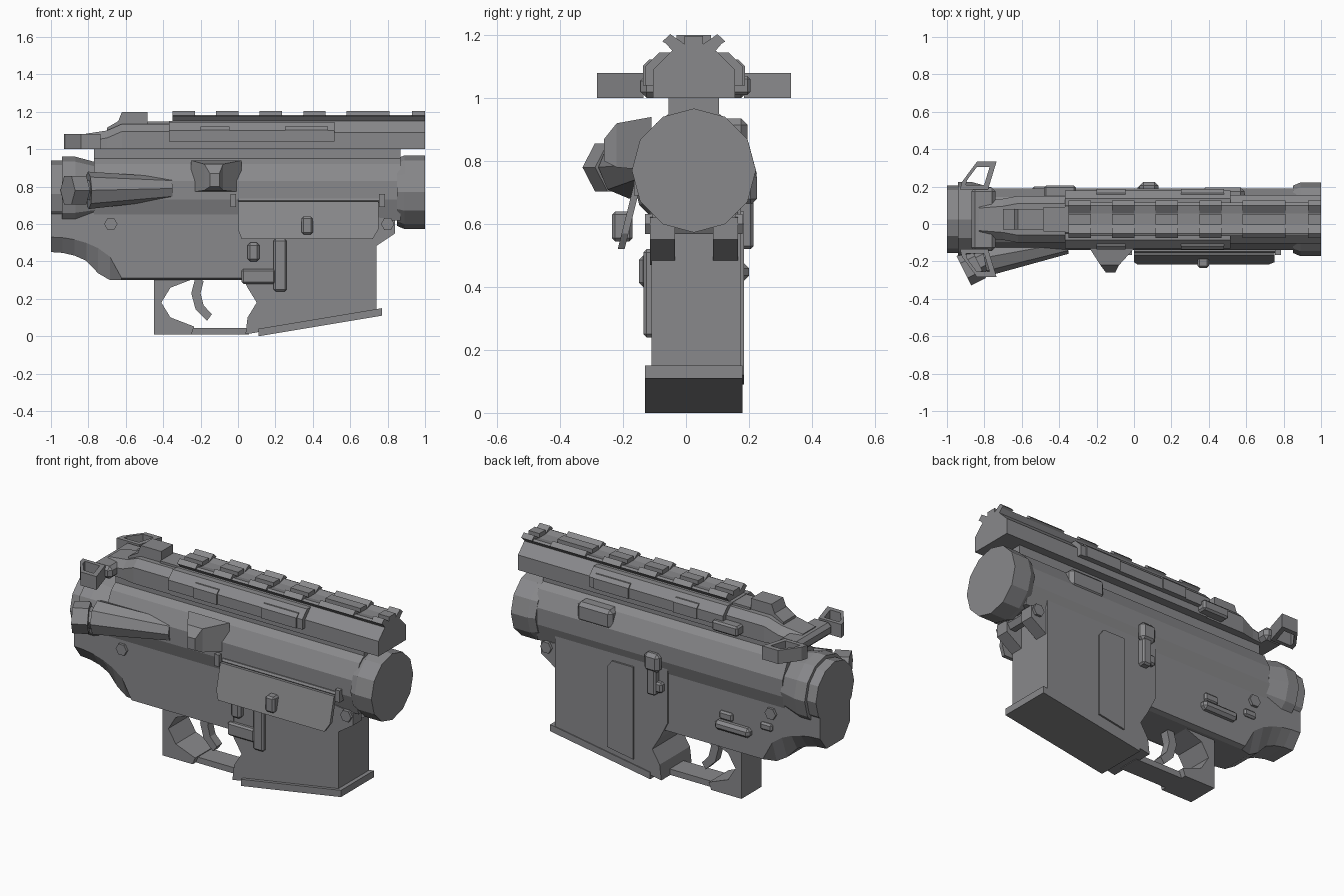
import bpy, bmesh
from math import cos, sin, radians, sqrt
from mathutils import Vector

cube = bpy.data.objects.get("Cube")
if cube:
    bpy.data.objects.remove(cube, do_unlink=True)

# Shared levels: centre plane, body seam, top of the upper body, half width
CENTRE, SEAM, DECK, HALF = .025, .69, 1, .14
SIDES = (("right", -1), ("left", 1))

metal = bpy.data.materials.new("grey_metal")
metal.use_nodes = True
grey = (.25, .25, .26, 1)
metal.diffuse_color = grey
metal.node_tree.nodes["Principled BSDF"].inputs["Base Color"].default_value = grey


def skin(name, loops, closed=False):
    """Skin equal closed loops; cap the ends, or join last to first."""
    bm = bmesh.new()
    rings = [[bm.verts.new(point) for point in loop] for loop in loops]
    pairs = list(zip(rings, rings[1:]))
    if closed:
        pairs.append((rings[-1], rings[0]))
    else:
        bm.faces.new(rings[0])
        bm.faces.new(rings[-1])
    for a, b in pairs:
        for i in range(len(a)):
            bm.faces.new((a[i - 1], a[i], b[i], b[i - 1]))
    bmesh.ops.recalc_face_normals(bm, faces=bm.faces)
    mesh = bpy.data.meshes.new(name)
    bm.to_mesh(mesh)
    bm.free()
    mesh.materials.append(metal)
    part = bpy.data.objects.new(name, mesh)
    bpy.context.collection.objects.link(part)
    return part


def side_plate(name, outline, near, far):
    """Extrude an (x, z) outline across the body."""
    return skin(name, [[(x, y, z) for x, z in outline] for y in (near, far)])


def bar(name, section, back, front):
    """Extrude a (y, z) section along the body."""
    return skin(name, [[(x, y, z) for y, z in section] for x in (back, front)])


def box(name, x, y, z, bevel=0):
    (left, right), (near, far) = x, y
    corners = [(left, near), (right, near), (right, far), (left, far)]
    part = skin(name, [[(a, b, level) for a, b in corners] for level in z])
    if bevel:
        chamfer = part.modifiers.new("chamfer", "BEVEL")
        chamfer.width, chamfer.segments = bevel, 1


def tube(name, start, end, radius, end_radius, sides=6):
    """Tapered faceted cylinder between two points."""
    start, end = Vector(start), Vector(end)
    turn = (end - start).to_track_quat("Z", "Y")
    angles = [radians(360 * i / sides) for i in range(sides)]
    skin(name, [[centre + turn @ Vector((r * cos(t), r * sin(t), 0)) for t in angles]
                for centre, r in ((start, radius), (end, end_radius))])


def collar(name, height, stations):
    """Twelve-sided ring turned about the long axis."""
    angles = [radians(30 * i) for i in range(12)]
    skin(name, [[(x, CENTRE + r * cos(t), height + r * sin(t)) for t in angles]
                for x, r in stations])


def arc(x, z, wide, high, degrees):
    return [(x + wide * cos(radians(d)), z + high * sin(radians(d))) for d in degrees]


def across(half):
    return CENTRE - half, CENTRE + half


def mirrored(half):
    """Close a half section (offset from the centre plane, z)."""
    return [(CENTRE - w, z) for w, z in half] + [(CENTRE + w, z) for w, z in reversed(half)]


def hood(half, bottom, top, chamfer):
    """Symmetric section with chamfered top corners."""
    return mirrored([(half, bottom), (half, top - chamfer), (half - chamfer, top)])


def quarter(t):
    return sqrt(max(0, 1 - t * t))


# Upper body and its end collars
bar("upper_body", mirrored([(.08, DECK), (.08, .95), (.12, .92), (.165, .83),
                            (.165, .73), (.13, .62)]), -.77, .87)
collar("front_collar", .77, [(.85, .18), (.89, .197), (1, .197)])
collar("rear_collar", .76, [(-1, .18), (-.94, .18), (-.94, .2), (-.87, .2), (-.76, .17)])

# Lower body: the rear skirt sweeps down along two quarter ellipses
skirt = []
for i in range(7):
    back = i * .063
    shoulder = .31 + .22 * quarter(back / .37)
    bottom = .3 + .15 * quarter(back / .26)
    inset = .05 * quarter(back / .4)
    skirt.append((back - 1, [(HALF, SEAM), (HALF, shoulder), (HALF - .01 - inset, bottom)]))
skirt.append((.05, skirt[-1][1]))
skin("lower_body", [[(x, y, z) for y, z in mirrored(half)] for x, half in skirt])


# Magazine well and guard post share the ten-sided finger opening
def opening(degrees):
    return arc(-.155, .18, .255, .135, degrees)


side_plate("magazine_well", [(0, SEAM), (0, .36)] + opening((36, 0, -36))
           + [(.04, .01), (.74, .13), (.74, SEAM)], -.11, .175)
side_plate("well_lip", [(.11, 0), (.77, .11), (.77, .15), (.11, .04)], -.13, .18)
side_plate("guard_post", [(-.45, .31), (-.45, .01), (-.25, .01)]
           + opening((252, 216, 180, 144, 108)), *across(.095))
box("guard_bar", (-.3, .06), across(.065), (.01, .045))

# Trigger crescent
sweep = range(150, 250, 30)
side_plate("trigger", arc(-.08, .23, .17, .17, sweep)
           + arc(-.08, .23, .12, .13, reversed(sweep)), *across(.025))

# Front pivot lugs and cross pins
for side, direction in SIDES:
    lug = [CENTRE + direction * w for w in (.06, HALF)]
    side_plate("pivot_lug_" + side, [(.72, .47), (.84, .55), (.84, .62), (.72, .64)], *lug)
for end, x in (("front", .8), ("rear", -.68)):
    tube(end + "_pin", (x, -.13, .6), (x, .18, .6), .036, .036)

# Open port cover, hinge and latch on the right side
cover = [(0, .72), (.75, .72), (.75, .57), (.72, .52), (.02, .52), (0, .57)]
skin("port_cover", [[(x, z / 4 - offset, z) for x, z in cover] for offset in (.325, .347)])
box("cover_latch", (.34, .4), (-.235, -.17), (.545, .64), .01)
tube("hinge_rod", (0, -HALF, .725), (.76, -HALF, .725), .014, .014)
for end, x in (("rear", -.04), ("front", .755)):
    box(end + "_hinge_block", (x, x + .03), (-.165, -.1), (SEAM, .76))

# Case deflector wedge
skin("deflector", [[(left, y, low), (right, y, low), (right, y, high), (left, y, high)]
                   for y, left, right, low, high in ((-.11, -.25, .02, .77, .94),
                                                     (-.22, -.18, -.08, .78, .92),
                                                     (-.26, -.15, -.1, .8, .87))])

# Forward assist: tapered housing, neck and push button
tube("assist_housing", (-.36, -.1, .79), (-.8, -.18, .78), .06, .1, sides=8)
tube("assist_neck", (-.78, -.18, .78), (-.86, -.22, .78), .06, .06)
tube("assist_button", (-.83, -.21, .78), (-.91, -.25, .78), .088, .088)

# Magazine release and its fence on the right side
box("release_fence", (.19, .26), (-.135, -.1), (.24, .52), .01)
box("release_fence_arm", (.02, .2), (-.135, -.1), (.28, .36), .01)
box("release_button", (.05, .115), (-.15, -.1), (.4, .5), .014)

# Left side controls
side_plate("well_panel", [(.22, .09), (.39, .12), (.39, .6), (.36, .64), (.22, .64)], .17, .185)
box("bolt_catch", (.055, .115), (.16, .215), (.52, .68), .01)
box("bolt_catch_paddle", (.03, .13), (.17, .225), (.66, .77), .02)
box("bolt_catch_foot", (.02, .1), (.16, .205), (.54, .6), .01)
box("selector_lever", (-.55, -.32), (HALF, .2), (.42, .475), .016)
box("selector_tab", (-.43, -.34), (HALF, .18), (.48, .53), .01)
box("selector_stop", (-.69, -.61), (HALF, .18), (.49, .535), .01)
box("side_block", (.36, .59), (.1, .195), (.82, .935), .02)

# Top mount: core, side sleeve and latches
bar("mount_core", hood(.13, DECK, 1.15, .06), -.37, 1)
bar("mount_sleeve", hood(.155, 1.04, 1.145, .045), -.37, .515)
for end, back, front in (("rear", -.2, -.045), ("front", .25, .48)):
    bar(end + "_mount_latch", hood(.162, 1.04, 1.122, .02), back, front)

# Accessory rail: evenly pitched wing teeth and centre ribs
bar("rail_base", mirrored([(.06, 1.14), (.09, 1.175), (.075, 1.182), (.03, 1.172)]), -.35, 1)
teeth = [(start, start + .12) for start in (.233 * i - .35 for i in range(4))]
teeth += [(.58, .81), (.93, 1)]
for number, (back, front) in enumerate(teeth):
    box(f"rail_rib_{number}", (back, front), across(.029), (1.16, 1.197))
    for side, direction in SIDES:
        wing = ((.06, 1.155), (.1, 1.18), (.075, 1.203), (.03, 1.172))
        bar(f"rail_tooth_{side}_{number}", [(CENTRE + direction * w, z) for w, z in wing],
            back, front)

# Rear of the top mount with its raised lock block
skin("mount_tail", [[(x, y, z) for y, z in hood(half, DECK, top, .04)]
                    for x, half, top in ((-.83, .1, 1.08), (-.7, .11, 1.1),
                                         (-.62, .125, 1.135), (-.36, .125, 1.135))])
side_plate("lock_block", [(-.7, 1.08), (-.7, 1.115), (-.64, 1.15), (-.62, 1.2),
                          (-.485, 1.2), (-.485, 1.08)], *across(.055))
box("tail_step", (-.485, -.36), across(.065), (1.1, 1.148))
box("tail_side_block", (-.48, -.31), (.12, .205), (1.01, 1.07), .01)

# Charging handle with open finger loops
box("handle_bar", (-.87, -.74), across(.17), (DECK, 1.075), .02)
loop = [Vector(p) for p in ((-.93, .16), (-.92, .2), (-.84, .308), (-.735, .308), (-.78, .16))]
middle = sum(loop, Vector((0, 0))) / len(loop)
hole = [middle.lerp(p, .65) for p in loop]
for side, direction in SIDES:
    skin("finger_loop_" + side,
         [[(x, CENTRE + direction * w, z) for x, w in ring]
          for ring, z in ((loop, DECK), (loop, 1.08), (hole, 1.08), (hole, DECK))], closed=True)
